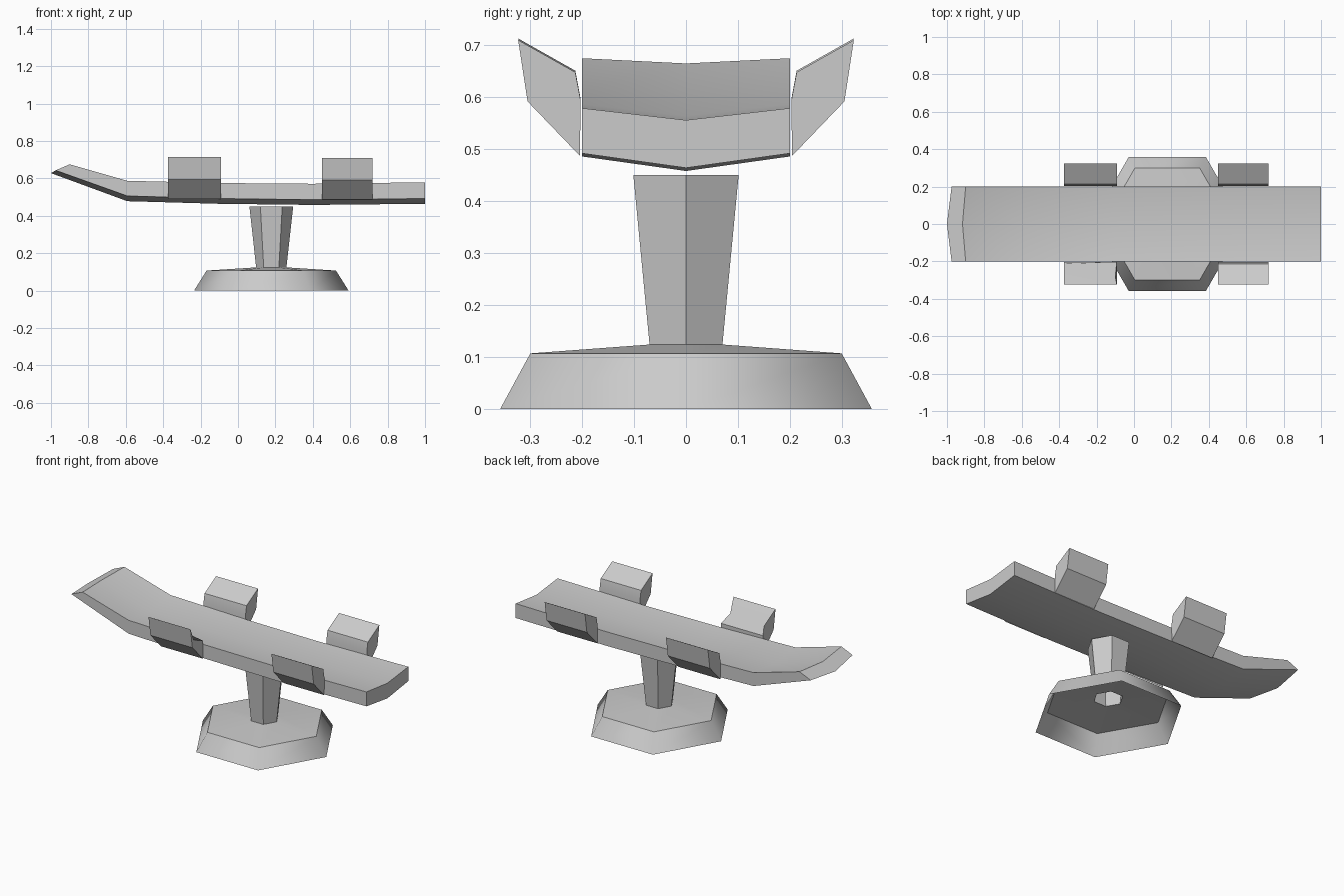
import bpy, bmesh, math

cube = bpy.data.objects.get("Cube")
if cube:
    bpy.data.objects.remove(cube, do_unlink=True)

grey = bpy.data.materials.new("light_grey")
grey.use_nodes = True
colour = (0.6, 0.6, 0.6, 1)
grey.diffuse_color = colour
grey.node_tree.nodes["Principled BSDF"].inputs["Base Color"].default_value = colour


def loft(name, rings, caps, angle):
    """Bridge equal-sized rings of points; smooth below the given angle."""
    bm = bmesh.new()
    loops = [[bm.verts.new(p) for p in ring] for ring in rings]
    n = len(loops[0])
    for a, b in zip(loops, loops[1:]):
        for i in range(n):
            j = (i + 1) % n
            bm.faces.new((a[i], a[j], b[j], b[i]))
    if caps:
        bm.faces.new(loops[0])
        bm.faces.new(loops[-1])
    bmesh.ops.recalc_face_normals(bm, faces=bm.faces)
    mesh = bpy.data.meshes.new(name)
    bm.to_mesh(mesh)
    bm.free()
    mesh.materials.append(grey)
    mesh.shade_smooth()
    mesh.set_sharp_from_angle(angle=math.radians(angle))
    obj = bpy.data.objects.new(name, mesh)
    bpy.context.collection.objects.link(obj)
    return obj


def hexagon(radius, z):
    return [(0.178 + radius * math.cos(math.pi * i / 3),
             radius * math.sin(math.pi * i / 3), z) for i in range(6)]


# Open hollow pedestal: sloped skirt, shallow roof, and a hole under the column
loft("pedestal_base",
     [hexagon(0.413, 0), hexagon(0.346, 0.107), hexagon(0.081, 0.124)], False, 54)

# Flared hollow column
loft("column", [hexagon(0.081, 0.124), hexagon(0.117, 0.45)], False, 30)

# Board with a shallow V section and an upturned nose
HALF = 0.2


def board_ring(x, bottom, top):
    return [(x, -HALF, bottom + 0.028), (x, 0, bottom), (x, HALF, bottom + 0.028),
            (x, HALF, top), (x, 0, top - 0.023), (x, -HALF, top)]


nose = [(-0.975, -HALF, 0.643), (-1, 0, 0.628), (-0.975, HALF, 0.643),
        (-0.9, HALF, 0.675), (-0.917, 0, 0.665), (-0.9, -HALF, 0.675)]
stations = [(-0.592, 0.478, 0.587), (-0.1, 0.464, 0.575),
            (0.4, 0.458, 0.571), (1, 0.464, 0.579)]
loft("board", [nose] + [board_ring(*s) for s in stations], True, 30)

# Four bent side blocks, two on each edge of the board
section = [(0.204, 0.487), (0.305, 0.592), (0.323, 0.71), (0.213, 0.648), (0.203, 0.595)]
for place, x0, x1, lift in (("nose", -0.373, -0.092, 0.003), ("tail", 0.45, 0.72, 0)):
    for side, s in (("front", -1), ("back", 1)):
        rings = [[(x, s * y, z + lift) for y, z in section] for x in (x0, x1)]
        if (place, side) == ("nose", "front"):
            rings[1][3] = (-0.1, -0.28, 0.63)  # dented inner corner
        loft(f"{side}_{place}_block", rings, True, 20)
